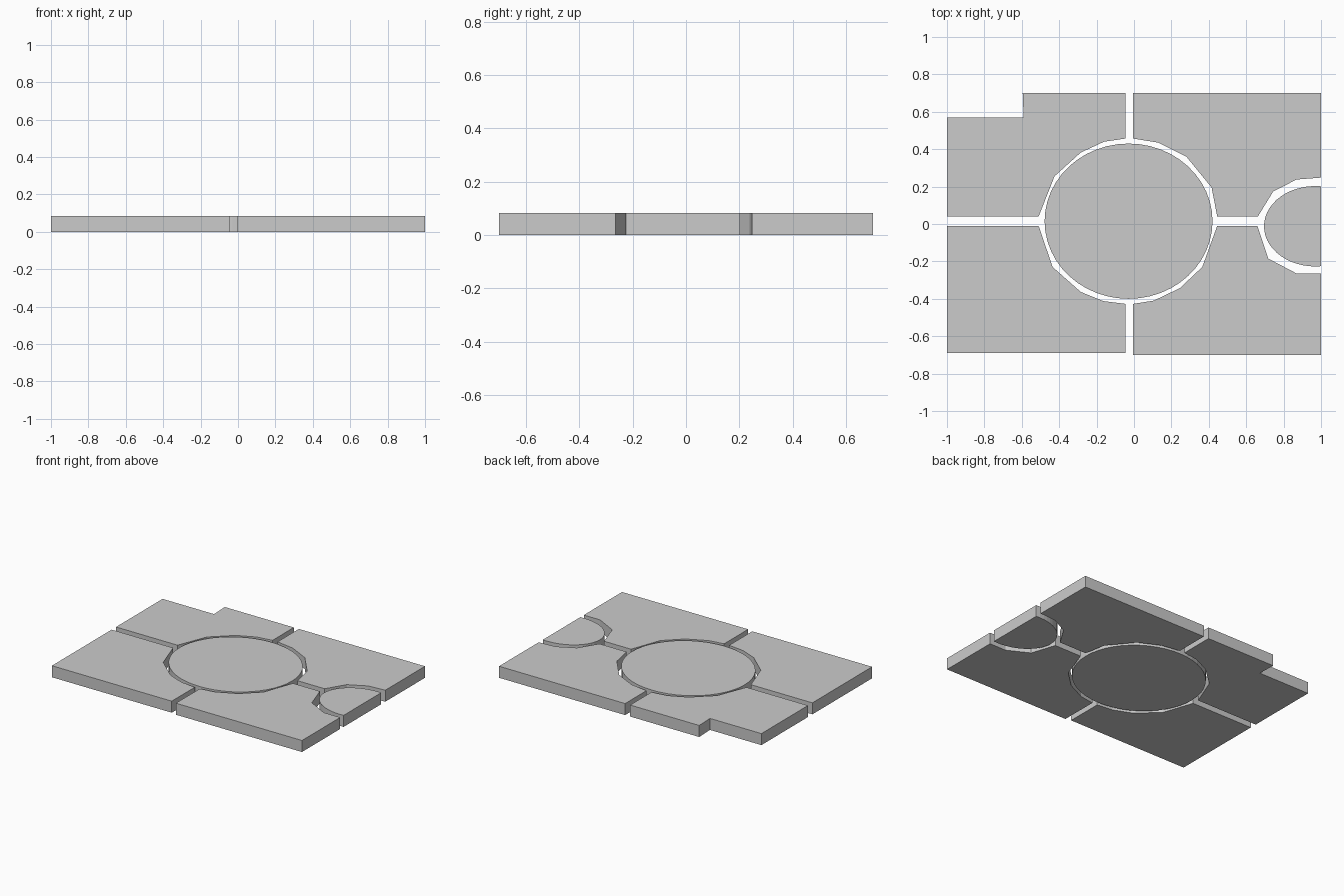
import bpy, bmesh
from math import cos, sin, acos, pi

if "Cube" in bpy.data.objects:
    bpy.data.objects.remove(bpy.data.objects["Cube"])

HEIGHT = 0.083


def slab(name, outline):
    """Extrude a closed plan outline up from the ground."""
    bm = bmesh.new()
    face = bm.faces.new([bm.verts.new((x, y, 0)) for x, y in outline])
    ext = bmesh.ops.extrude_face_region(bm, geom=[face])
    verts = [v for v in ext["geom"] if isinstance(v, bmesh.types.BMVert)]
    bmesh.ops.translate(bm, verts=verts, vec=(0, 0, HEIGHT))
    bmesh.ops.recalc_face_normals(bm, faces=bm.faces)
    mesh = bpy.data.meshes.new(name)
    bm.to_mesh(mesh)
    bm.free()
    obj = bpy.data.objects.new(name, mesh)
    bpy.context.collection.objects.link(obj)
    return obj


def arc(cx, cy, rx, ry, start, end, steps):
    return [(cx + rx * cos(start + (end - start) * i / steps),
             cy + ry * sin(start + (end - start) * i / steps))
            for i in range(steps + 1)]


# Back left panel with the notched corner
slab("back_left_panel", [
    (-1, 0.04), (-1, 0.57), (-0.59, 0.57), (-0.595, 0.70), (-0.045, 0.70),
    (-0.045, 0.457), (-0.16, 0.44), (-0.285, 0.382), (-0.425, 0.255), (-0.51, 0.04)])

# Back right panel
slab("back_right_panel", [
    (-0.005, 0.70), (1, 0.70), (1, 0.248), (0.87, 0.238), (0.745, 0.175),
    (0.662, 0.04), (0.445, 0.04), (0.415, 0.195), (0.28, 0.36), (0.13, 0.435),
    (-0.005, 0.457)])

# Front right panel
slab("front_right_panel", [
    (-0.005, -0.70), (1, -0.70), (1, -0.265), (0.87, -0.265), (0.718, -0.185),
    (0.66, -0.01), (0.445, -0.01), (0.365, -0.23), (0.245, -0.343),
    (0.105, -0.41), (-0.005, -0.427)])

# Front left panel
slab("front_left_panel", [
    (-1, -0.69), (-0.045, -0.69), (-0.045, -0.427), (-0.165, -0.412),
    (-0.285, -0.363), (-0.435, -0.23), (-0.51, -0.01), (-1, -0.01)])

# Central disc
slab("central_disc", arc(-0.029, 0.015, 0.449, 0.415, 0, 2 * pi, 48)[:-1])

# Half disc cut off flat at the right edge
t = acos(0.03 / 0.275)
slab("edge_half_disc", arc(0.97, -0.012, 0.275, 0.215, t, 2 * pi - t, 28))
